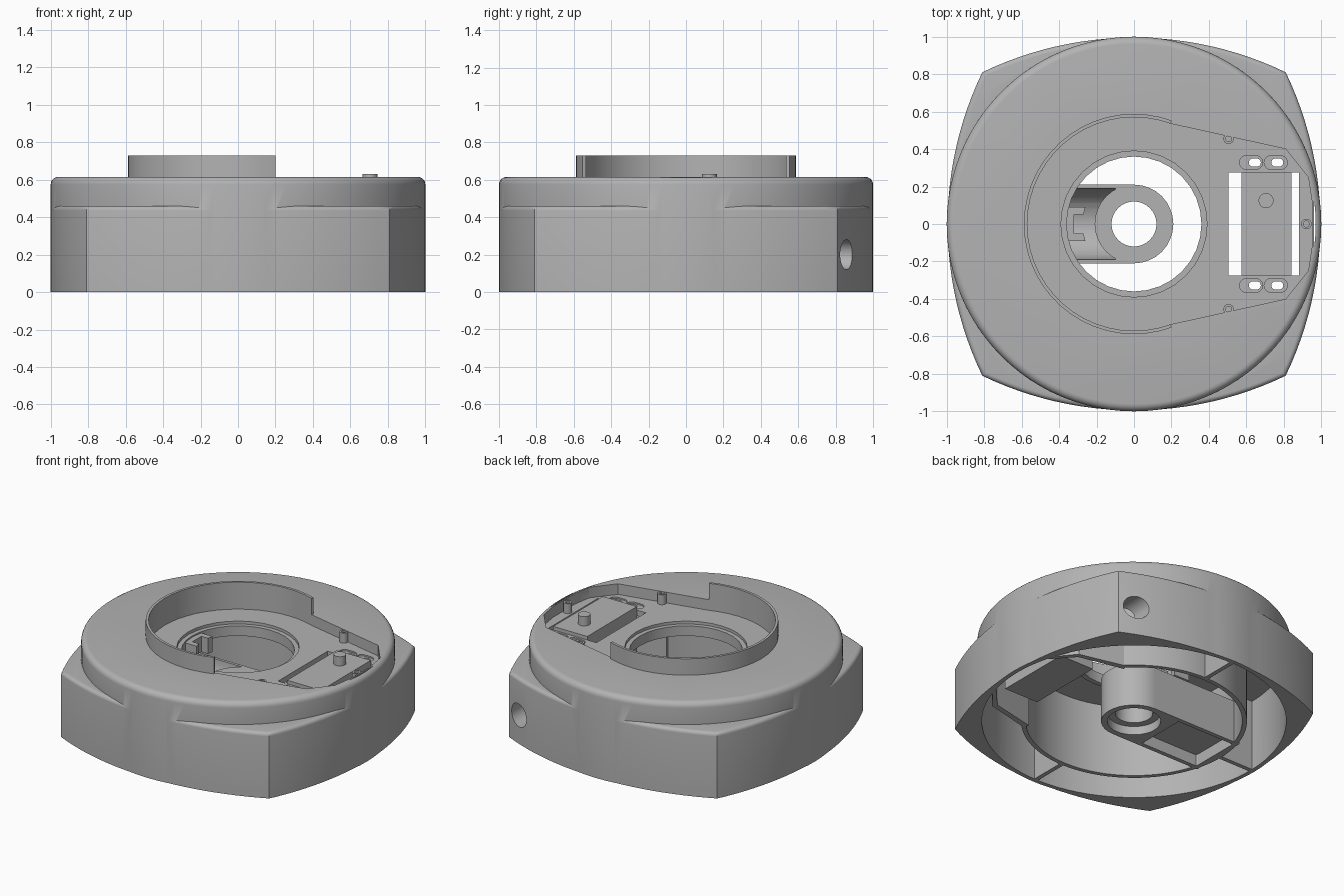
import bpy, bmesh, math
from mathutils import Matrix

if "Cube" in bpy.data.objects:
    bpy.data.objects.remove(bpy.data.objects["Cube"], do_unlink=True)

grey = bpy.data.materials.new("plain grey")
grey.use_nodes = True
colour = (0.45, 0.45, 0.45, 1)
grey.diffuse_color = colour
grey.node_tree.nodes["Principled BSDF"].inputs["Base Color"].default_value = colour


# Outline helpers
def arc(r, a0, a1, n, cx=0, cy=0):
    steps = [math.radians(a0 + (a1 - a0) * i / n) for i in range(n + 1)]
    return [(cx + r * math.cos(a), cy + r * math.sin(a)) for a in steps]


def circle(r, n=32, cx=0, cy=0):
    return arc(r, 0, 360, n, cx, cy)[:-1]


def band(r0, r1, a0, a1, n=32):
    return arc(r1, a0, a1, n) + arc(r0, a1, a0, n)


def rect(x0, x1, y0, y1):
    return [(x0, y0), (x1, y0), (x1, y1), (x0, y1)]


def slot(x0, x1, y, r):
    return arc(r, -90, 90, 10, x1 - r, y) + arc(r, 90, 270, 10, x0 + r, y)


def flip(points):
    return [(x, -y) for x, y in reversed(points)]


# Extruded outline, optionally with a rounded top edge
def prism(name, points, z0, z1, fillet=0):
    bm = bmesh.new()
    face = bm.faces.new([bm.verts.new((x, y, z0)) for x, y in points])
    top = bmesh.ops.extrude_face_region(bm, geom=[face])["geom"]
    verts = [g for g in top if isinstance(g, bmesh.types.BMVert)]
    bmesh.ops.translate(bm, vec=(0, 0, z1 - z0), verts=verts)
    bmesh.ops.recalc_face_normals(bm, faces=bm.faces)
    if fillet:
        edges = [e for e in bm.edges if all(v in verts for v in e.verts)]
        bmesh.ops.bevel(bm, geom=edges, offset=fillet, segments=5,
                        profile=0.5, affect='EDGES')
    mesh = bpy.data.meshes.new(name)
    bm.to_mesh(mesh)
    bm.free()
    ob = bpy.data.objects.new(name, mesh)
    mesh.materials.append(grey)
    bpy.context.collection.objects.link(ob)
    return ob


# Round bar lying along x or y
def bar(r, start, end, along):
    ob = prism("cutter", circle(r, 40), 0, 1)
    length = (end - start).length
    turn = Matrix.Rotation(math.pi / 2, 4, 'Y') if along == 'x' else Matrix.Rotation(-math.pi / 2, 4, 'X')
    ob.data.transform(Matrix.Translation(start) @ turn @ Matrix.Diagonal((1, 1, length, 1)))
    return ob


def combine(target, other, operation='DIFFERENCE'):
    other.hide_render = True
    mod = target.modifiers.new("combine", 'BOOLEAN')
    mod.operation = operation
    mod.solver = 'EXACT'
    mod.object = other
    bpy.context.view_layer.objects.active = target
    bpy.ops.object.modifier_apply(modifier=mod.name)
    bpy.data.objects.remove(other, do_unlink=True)


def cut(target, points, z0, z1):
    combine(target, prism("cutter", points, z0, z1))


# Housing: round drum joined with a bulged square skirt
housing = prism("housing", circle(1, 96), 0, 0.615, 0.04)
corner, crown = 0.81, 0.995
rise = crown - corner
R = (corner ** 2 + rise ** 2) / (2 * rise)
half = math.degrees(math.asin(corner / R))
skirt = []
for k in range(4):
    side = arc(R, 90 - half, 90 + half, 24, 0, crown - R)[:-1]
    c, s = math.cos(k * math.pi / 2), math.sin(k * math.pi / 2)
    skirt += [(x * c - y * s, x * s + y * c) for x, y in side]
combine(housing, prism("skirt", skirt, 0, 0.46, 0.025), 'UNION')

# Hollow underside, top recess, openings
cut(housing, circle(0.97, 96), -0.1, 0.5)
wing = [(0.95, 0.12), (0.93, 0.25), (0.81, 0.4)]
recess = wing + arc(0.57, 70, 290, 32) + flip(wing)
cut(housing, recess, 0.54, 1)
cut(housing, circle(0.36), 0.4, 1)
cut(housing, circle(0.39), 0.52, 1)
cut(housing, rect(0.505, 0.88, -0.275, 0.275), 0.4, 1)
cut(housing, arc(0.97, -8.3, 8.3, 8), 0.4, 1)
for sy in (1, -1):
    for x in (0.625, 0.757):
        cut(housing, slot(x - 0.062, x + 0.062, sy * 0.328, 0.037), 0.53, 0.6)
        mid = x + (0.02 if x < 0.7 else 0.008)
        cut(housing, slot(mid - 0.032, mid + 0.032, sy * 0.328, 0.022), 0.4, 0.6)

# Cable hole through the rear corner
from mathutils import Vector
combine(housing, bar(0.08, Vector((0.7, 0.55, 0.2)), Vector((0.7, 1.2, 0.2)), 'y'))

# Raised collar and hole sleeve
prism("collar", band(0.57, 0.588, 70, 290), 0.53, 0.73)
sleeve = prism("hole_sleeve", circle(0.395), 0.45, 0.505)
cut(sleeve, circle(0.36), 0.3, 0.7)

# Inner ring wall, side walls and ribs below the top
prism("inner_ring", band(0.69, 0.72, 45, 315, 64), 0, 0.51)
side_wall = [(0.48, 0.47), (0.8, 0.4), (0.925, 0.26), (0.95, 0.27), (0.82, 0.43), (0.49, 0.51)]
prism("side_wall_left", side_wall, 0, 0.51)
prism("side_wall_right", flip(side_wall), 0, 0.51)
prism("rib_x", rect(-0.98, -0.7, -0.015, 0.015), 0, 0.51)
prism("rib_front", rect(-0.015, 0.015, -0.98, -0.7), 0, 0.51)
prism("rib_back", rect(-0.015, 0.015, 0.7, 0.98), 0, 0.51)

# Central hub on a troughed arm
hub = prism("hub", circle(0.21), 0, 0.3)
cut(hub, circle(0.12), -0.1, 1)
cut(hub, circle(0.17), -0.1, 0.06)
arm = prism("arm", rect(-0.7, 0, -0.21, 0.21), 0, 0.3)
cut(arm, circle(0.2), -0.1, 1)
combine(arm, bar(0.19, Vector((-0.8, 0, 0.3)), Vector((-0.1, 0, 0.3)), 'x'))
cut(arm, rect(-0.67, -0.22, -0.18, 0.18), -0.1, 0.08)
cut(arm, rect(-0.1, 0.1, -0.16, 0.16), -0.1, 1)

# Notched catch at the hole edge
catch = [(-0.38, -0.09), (-0.26, -0.09), (-0.27, -0.05), (-0.32, -0.05),
         (-0.32, 0.05), (-0.27, 0.05), (-0.26, 0.09), (-0.38, 0.09)]
prism("catch", catch, 0.4, 0.51)

# Drive block with its shaft
prism("drive_block", rect(0.575, 0.84, -0.276, 0.276), 0.05, 0.565)
prism("drive_shaft", circle(0.04, 24, 0.705, 0.125), 0.56, 0.63)

# Screw posts
for name, x, y in (("post_back", 0.505, 0.455), ("post_front", 0.505, -0.455), ("post_side", 0.92, 0)):
    post = prism(name, circle(0.028, 20, x, y), 0.53, 0.61)
    cut(post, circle(0.016, 16, x, y), 0.56, 1)

# Smooth round walls, keep hard edges
for ob in bpy.context.scene.objects:
    ob.select_set(ob.type == 'MESH')
    if ob.type == 'MESH':
        bpy.context.view_layer.objects.active = ob
bpy.ops.object.shade_smooth_by_angle(angle=math.radians(30))
